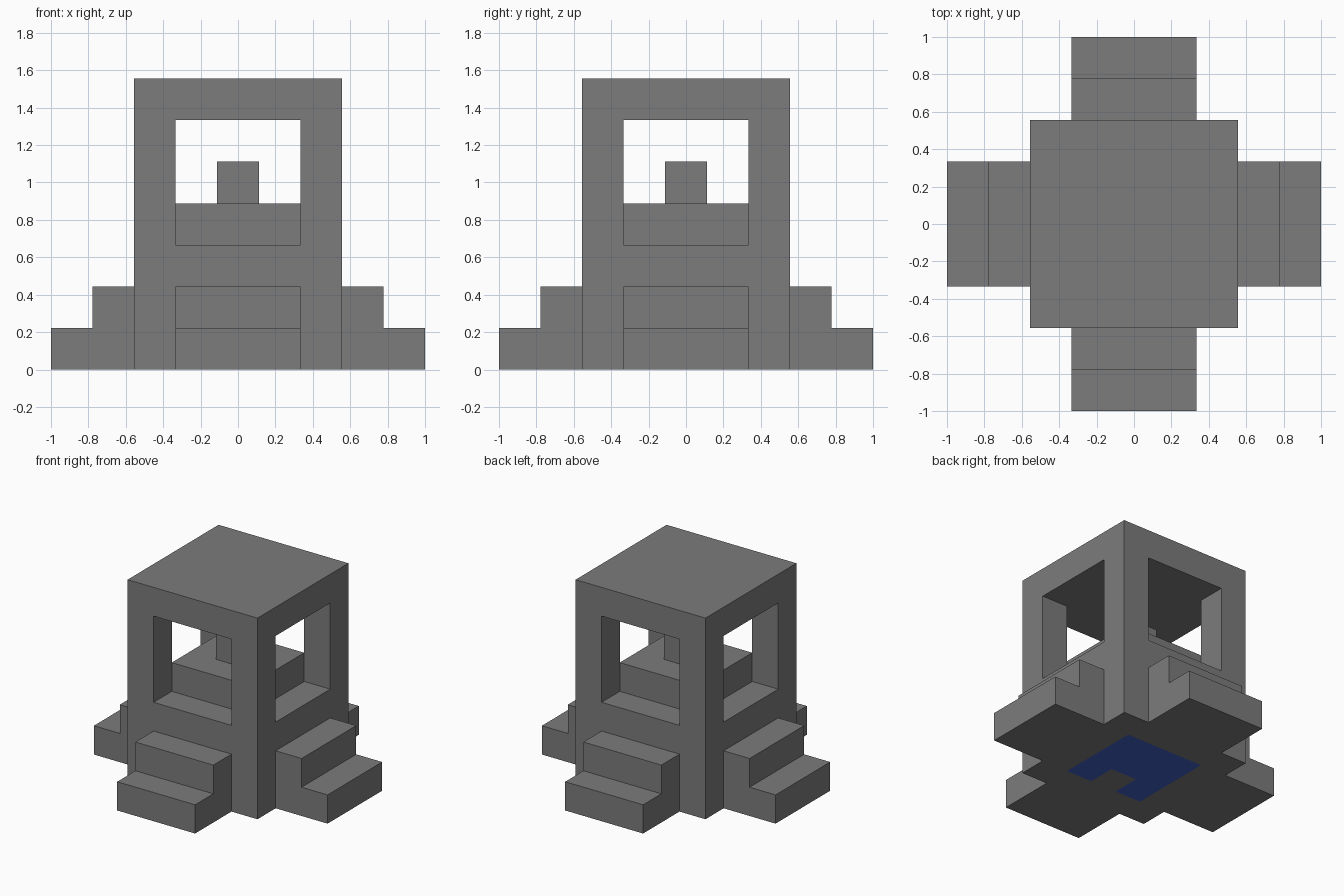
import bpy, bmesh, math
from mathutils import Matrix, Vector

U = 2 / 9  # one building block

cube = bpy.data.objects.get("Cube")
if cube:
    bpy.data.objects.remove(cube, do_unlink=True)


def material(name, rgb):
    mat = bpy.data.materials.new(name)
    mat.use_nodes = True
    colour = (*rgb, 1)
    mat.diffuse_color = colour
    mat.node_tree.nodes["Principled BSDF"].inputs["Base Color"].default_value = colour
    return mat


STONE = material("grey_stone", (0.2, 0.2, 0.2))
BLUE = material("deep_blue", (0.05, 0.12, 0.54))


def finish(name, bm, *mats):
    bmesh.ops.recalc_face_normals(bm, faces=bm.faces[:])
    mesh = bpy.data.meshes.new(name)
    bm.to_mesh(mesh)
    bm.free()
    for mat in mats:
        mesh.materials.append(mat)
    obj = bpy.data.objects.new(name, mesh)
    bpy.context.collection.objects.link(obj)
    return obj


def prism(points, offset):
    """Extrude a closed outline (block units) along an offset."""
    bm = bmesh.new()
    face = bm.faces.new([bm.verts.new(Vector(p) * U) for p in points])
    new = bmesh.ops.extrude_face_region(bm, geom=[face])["geom"]
    moved = [v for v in new if isinstance(v, bmesh.types.BMVert)]
    bmesh.ops.translate(bm, verts=moved, vec=Vector(offset) * U)
    return bm


def block(half, low, high):
    outline = [(-half, -half, low), (half, -half, low), (half, half, low), (-half, half, low)]
    return prism(outline, (0, 0, high - low))


# Tower, with its underside divided into block-sized cells
bm = block(2.5, 0, 7)
for axis in (Vector((1, 0, 0)), Vector((0, 1, 0))):
    for cut in (-1.5, -0.5, 0.5, 1.5):
        under = [f for f in bm.faces if all(abs(v.co.z) < 1e-5 for v in f.verts)]
        edges = {e for f in under for e in f.edges}
        verts = {v for f in under for v in f.verts}
        bmesh.ops.bisect_plane(bm, geom=under + list(edges) + list(verts),
                               plane_co=axis * cut * U, plane_no=axis)

# Blue underside mark: the middle cells except the front centre one
for f in bm.faces:
    c = f.calc_center_median() / U
    inside = max(abs(c.x), abs(c.y)) < 1.5
    notch = abs(c.x) < 0.5 and c.y < -0.5
    f.material_index = int(c.z < 0.01 and inside and not notch)
tower = finish("tower", bm, STONE, BLUE)

# Cross-shaped opening makes the four windows and the chamber
arm = [(1.5, -3, 3), (1.5, -1.5, 3), (3, -1.5, 3)]
cross = [Matrix.Rotation(math.radians(90 * i), 3, "Z") @ Vector(p)
         for i in range(4) for p in arm]
cutter = finish("window_cutter", prism(cross, (0, 0, 3)), STONE)
cutter.hide_render = True
mod = tower.modifiers.new("windows", "BOOLEAN")
mod.operation = "DIFFERENCE"
mod.solver = "EXACT"
mod.object = cutter
bpy.context.view_layer.objects.active = tower
bpy.ops.object.modifier_apply(modifier=mod.name)
bpy.data.objects.remove(cutter, do_unlink=True)

# Pedestal and post inside the chamber
finish("pedestal", block(1.5, 3, 4), STONE)
finish("post", block(0.5, 4, 5), STONE)

# Two-tread stairs on every side
stair = [(-1.5, -y, z) for y, z in
         ((2.5, 0), (4.5, 0), (4.5, 1), (3.5, 1), (3.5, 2), (2.5, 2))]
for i, side in enumerate(("front", "left", "back", "right")):
    bm = prism(stair, (3, 0, 0))
    bm.transform(Matrix.Rotation(math.radians(90 * i), 4, "Z"))
    finish(side + "_stairs", bm, STONE)
